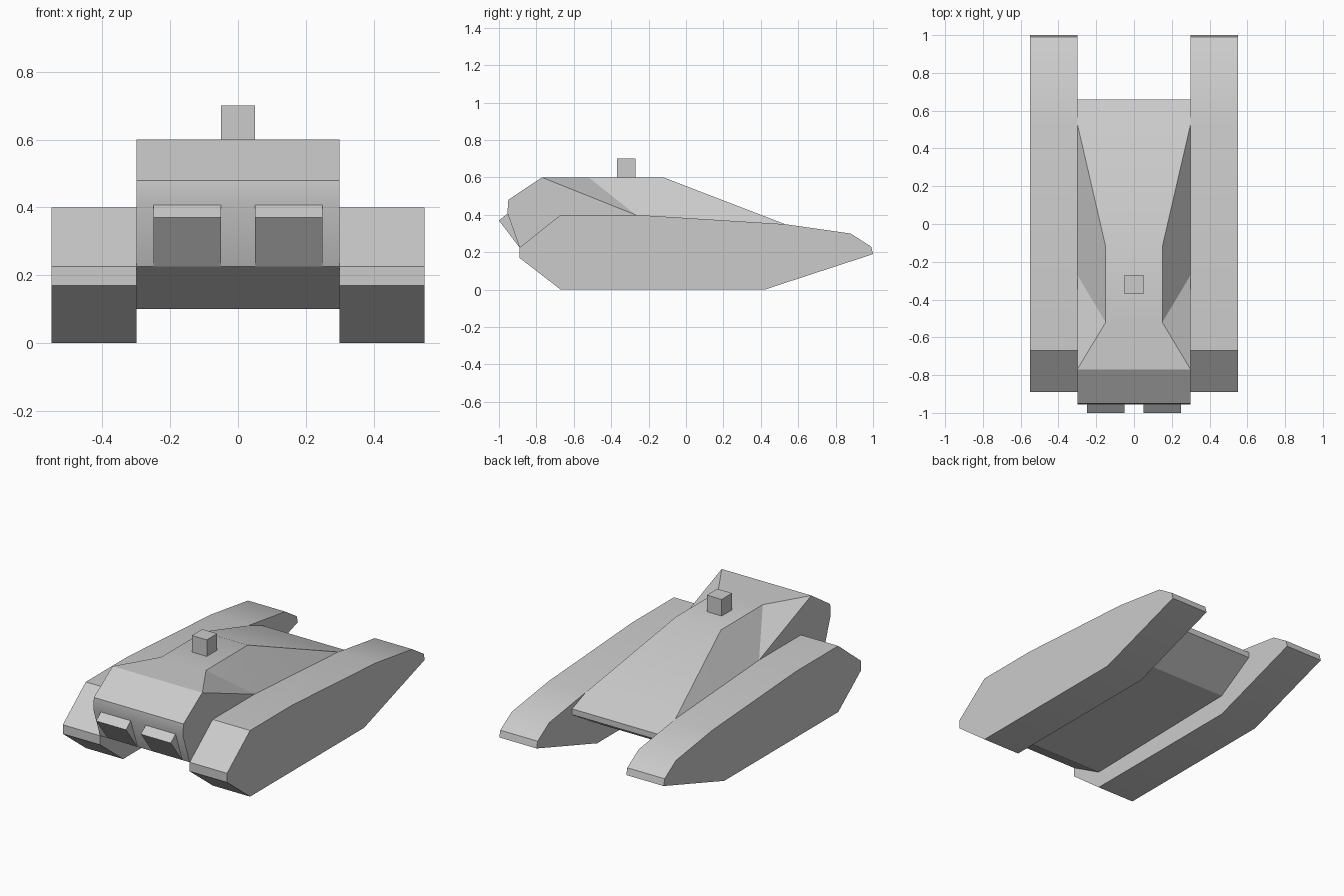
import bpy, bmesh, math

if "Cube" in bpy.data.objects:
    bpy.data.objects.remove(bpy.data.objects["Cube"])


def make_object(name, verts, faces):
    mesh = bpy.data.meshes.new(name)
    mesh.from_pydata(verts, [], faces)
    bm = bmesh.new()
    bm.from_mesh(mesh)
    bmesh.ops.recalc_face_normals(bm, faces=bm.faces)
    bm.to_mesh(mesh)
    bm.free()
    obj = bpy.data.objects.new(name, mesh)
    bpy.context.collection.objects.link(obj)
    bpy.ops.object.select_all(action='DESELECT')
    obj.select_set(True)
    bpy.context.view_layer.objects.active = obj
    bpy.ops.object.shade_smooth_by_angle(angle=math.radians(25))
    return obj


def prism(name, profile, x0, x1):
    """Extrude a (y, z) side profile from x0 to x1."""
    n = len(profile)
    verts = [(x, y, z) for x in (x0, x1) for y, z in profile]
    faces = [list(range(n)), list(range(n, 2 * n))]
    faces += [(i, (i + 1) % n, n + (i + 1) % n, n + i) for i in range(n)]
    return make_object(name, verts, faces)


def mirror_x(obj):
    obj.modifiers.new("mirror", 'MIRROR').use_axis[0] = True


# Side track pods
track = [(-0.67, 0), (0.42, 0), (1.0, 0.19), (0.99, 0.23), (0.88, 0.30),
         (0.53, 0.35), (-0.27, 0.40), (-0.67, 0.40), (-0.89, 0.225), (-0.89, 0.17)]
mirror_x(prism("track_pod", track, 0.30, 0.55))

# Central hull: side outline, plus the pinched waist of the roof
outline = [(-0.27, 0.40), (0.53, 0.35), (0.66, 0.30), (0.66, 0.265), (0.42, 0.12),
           (-0.67, 0.10), (-0.89, 0.225), (-0.955, 0.41), (-0.95, 0.48), (-0.77, 0.60)]
waist = [(-0.52, 0.60), (-0.12, 0.60)]
n, s = len(outline), len(outline) + len(waist)
verts, faces = [], []
for side in (1, -1):
    verts += [(side * 0.30, y, z) for y, z in outline]
    verts += [(side * 0.15, y, z) for y, z in waist]
for o in (0, s):
    faces += [[o + i for i in range(n)],                    # side wall
              [o + n - 1, o, o + n],                        # front waist facet
              [o + n, o, o + n + 1],                        # rear waist facets
              [o + n + 1, o, o + 1]]
faces += [(i, i + 1, s + i + 1, s + i) for i in range(1, n - 1)]   # nose, belly, tail
faces += [(n - 1, n, n + 1, s + n + 1, s + n, s + n - 1),          # flat roof
          (n + 1, 1, s + 1, s + n + 1)]                            # rear slope
make_object("hull", verts, faces)

# Wedge-shaped front lamps
lamp = [(-0.95, 0.41), (-1.0, 0.37), (-0.89, 0.225), (-0.87, 0.30)]
mirror_x(prism("front_lamp", lamp, 0.05, 0.25))

# Roof block
prism("roof_block", [(-0.37, 0.60), (-0.27, 0.60), (-0.27, 0.70), (-0.37, 0.70)], -0.05, 0.05)
